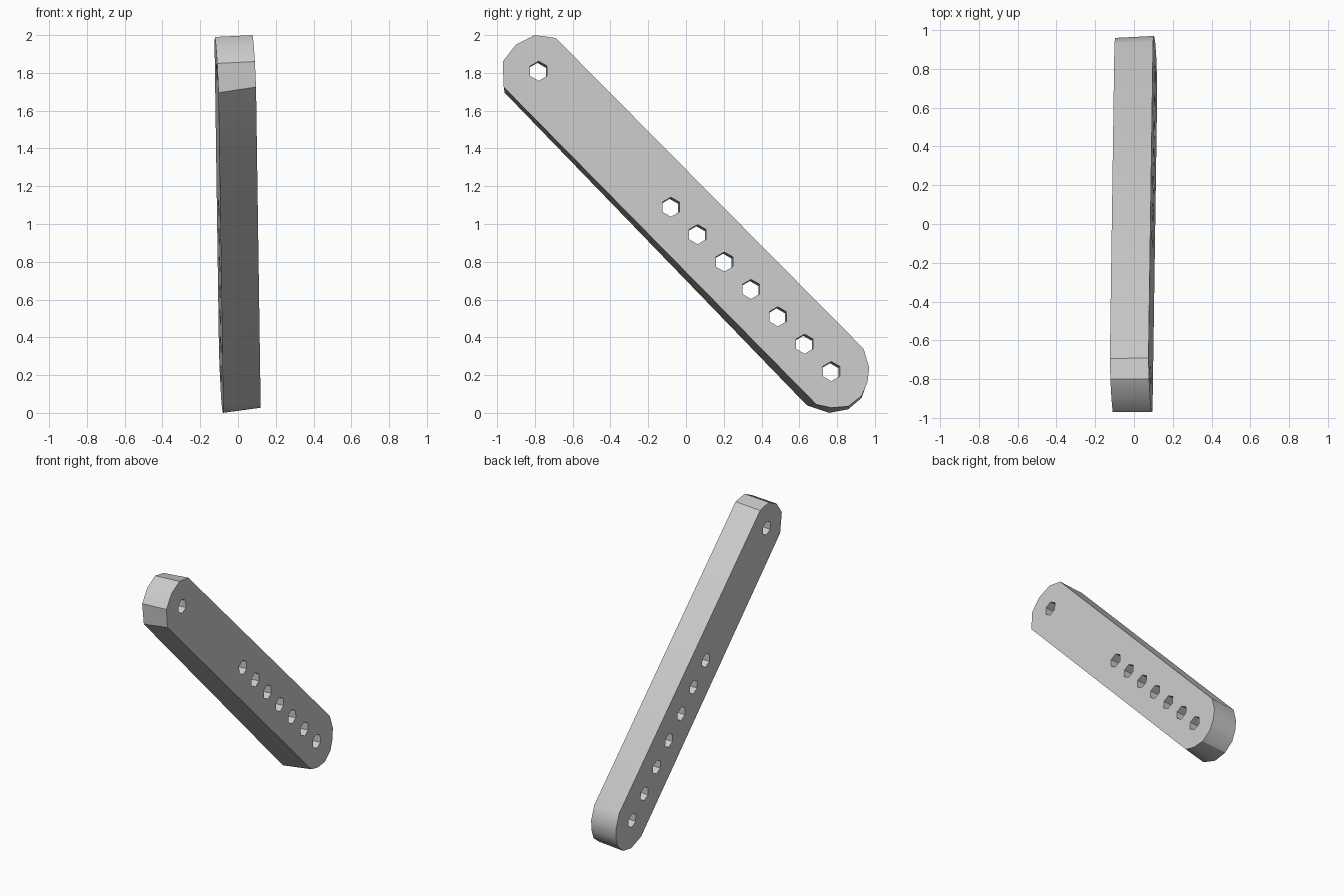
import bpy, bmesh, math
from mathutils import Vector

cube = bpy.data.objects.get("Cube")
if cube:
    bpy.data.objects.remove(cube, do_unlink=True)

grey = bpy.data.materials.new("light grey")
grey.use_nodes = True
grey.diffuse_color = (0.6, 0.6, 0.6, 1)
grey.node_tree.nodes["Principled BSDF"].inputs["Base Color"].default_value = (0.6, 0.6, 0.6, 1)

# The broad faces lie on two parallel, slightly tilted planes
NORMAL = Vector((1, 0.032, 0.046))
LEFT, RIGHT = 0.144, -0.056


def on_plane(offset, y, z):
    return Vector((offset - NORMAL.y * y - NORMAL.z * z, y, z))


def make_object(name, bm):
    bmesh.ops.recalc_face_normals(bm, faces=bm.faces[:])
    mesh = bpy.data.meshes.new(name)
    bm.to_mesh(mesh)
    bm.free()
    mesh.materials.append(grey)
    obj = bpy.data.objects.new(name, mesh)
    bpy.context.collection.objects.link(obj)
    return obj


# Outlines of the two broad faces as (y, z)
left_outline = [(-.69, 1.985), (-.80, 2.0), (-.90, 1.95), (-.97, 1.86), (-.965, 1.725),
                (.69, .045), (.77, .027), (.86, .035), (.93, .09), (.96, .16), (.97, .24), (.94, .34)]
right_outline = [(-.695, 1.97), (-.80, 1.99), (-.90, 1.94), (-.97, 1.85), (-.96, 1.695),
                 (.64, .04), (.76, 0), (.86, .02), (.93, .08), (.955, .15), (.96, .23), (.93, .33)]

# Bar body
bm = bmesh.new()
left = [bm.verts.new(on_plane(LEFT, *p)) for p in left_outline]
right = [bm.verts.new(on_plane(RIGHT, *p)) for p in right_outline]
bm.faces.new(left)
bm.faces.new(right)
for i in range(len(left)):
    j = (i + 1) % len(left)
    bm.faces.new((left[i], left[j], right[j], right[i]))
bar = make_object("perforated_bar", bm)

# Hole cutters: one at the top end, seven in an even row
centres = [(-.78, 1.81)] + [(-.08 + .1415 * i, 1.09 - .145 * i) for i in range(7)]
bm = bmesh.new()
axis = NORMAL.normalized()
for y, z in centres:
    result = bmesh.ops.create_cone(bm, cap_ends=True, segments=6, radius1=.052, radius2=.052, depth=.5)
    turn = axis.to_track_quat('Z', 'Y').to_matrix().to_4x4()
    bmesh.ops.transform(bm, matrix=turn, verts=result["verts"])
    middle = on_plane(LEFT, y, z) - axis * .1
    bmesh.ops.translate(bm, vec=middle, verts=result["verts"])
cutter = make_object("hole_cutter", bm)
cutter.hide_render = True

# Drill the holes
bpy.context.view_layer.objects.active = bar
bar.select_set(True)
drill = bar.modifiers.new("holes", 'BOOLEAN')
drill.operation = 'DIFFERENCE'
drill.solver = 'EXACT'
drill.object = cutter
bpy.ops.object.modifier_apply(modifier=drill.name)
bpy.data.objects.remove(cutter, do_unlink=True)
bpy.ops.object.shade_smooth_by_angle(angle=math.radians(30))
